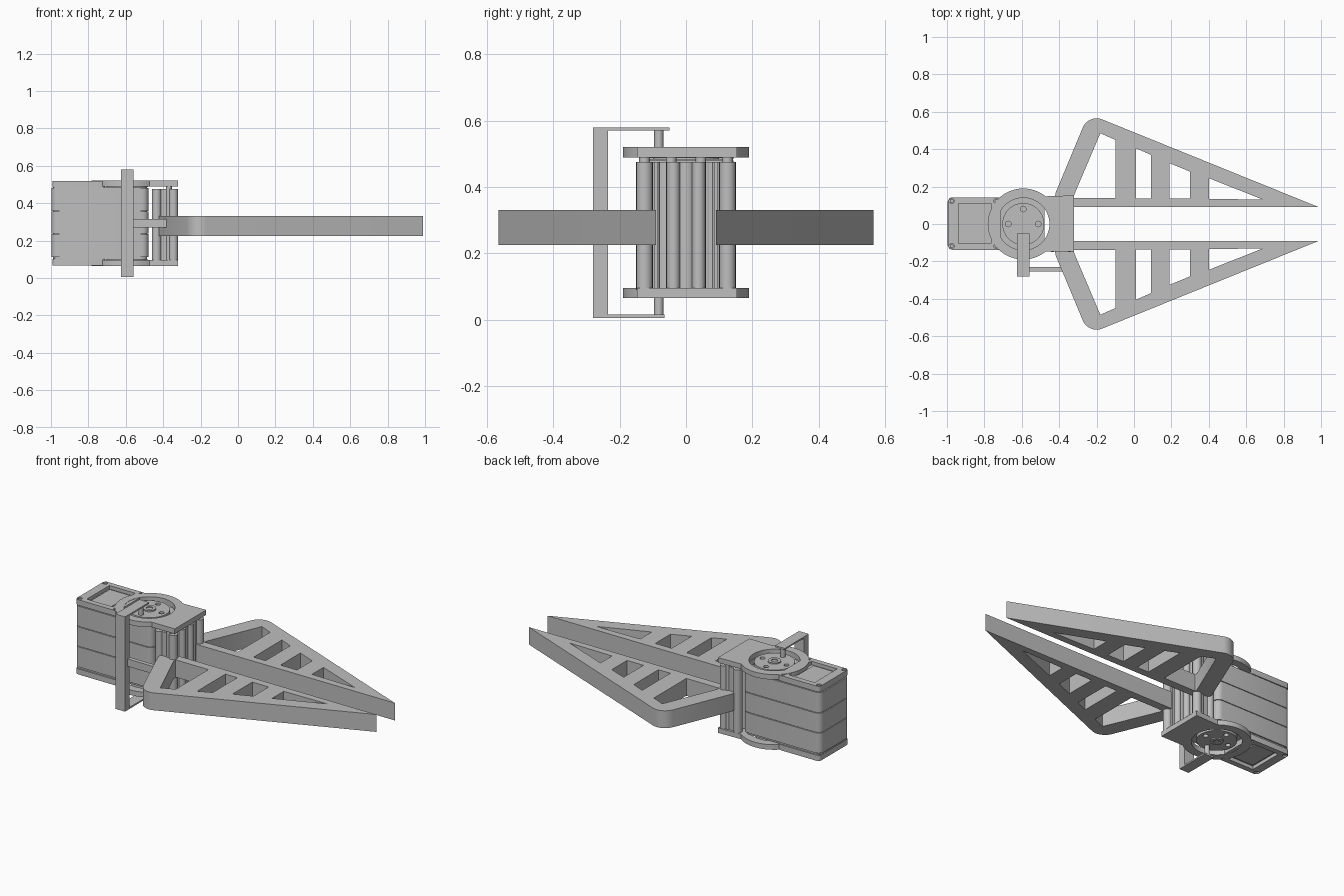
import bpy, math
from math import sin, cos, radians

cube = bpy.data.objects.get("Cube")
if cube:
    bpy.data.objects.remove(cube)

grey = bpy.data.materials.new("plain_grey")
grey.use_nodes = True
grey.diffuse_color = (0.52, 0.52, 0.52, 1)
grey.node_tree.nodes["Principled BSDF"].inputs["Base Color"].default_value = (0.52, 0.52, 0.52, 1)

MID = 0.2925      # height of the mirror plane between upper and lower halves
AXLE = -0.592     # x of the drive axis


def arc(cx, cy, r, a0=0, a1=360, n=32):
    full = abs(a1 - a0) == 360
    count = n if full else n + 1
    return [(cx + r * cos(radians(a0 + (a1 - a0) * i / n)),
             cy + r * sin(radians(a0 + (a1 - a0) * i / n))) for i in range(count)]


def rect(x0, x1, y0, y1, c=0):
    if not c:
        return [(x0, y0), (x1, y0), (x1, y1), (x0, y1)]
    pts = []
    for cx, cy, a in ((x1 - c, y1 - c, 0), (x0 + c, y1 - c, 90),
                      (x0 + c, y0 + c, 180), (x1 - c, y0 + c, 270)):
        pts += arc(cx, cy, c, a, a + 90, 5)
    return pts


def prism(name, outline, z0, z1, holes=()):
    """Extrude a flat outline, with holes, from z0 to z1."""
    z0, z1 = min(z0, z1), max(z0, z1)
    curve = bpy.data.curves.new(name, 'CURVE')
    curve.dimensions = '2D'
    curve.fill_mode = 'BOTH'
    curve.extrude = (z1 - z0) / 2
    for loop in [outline, *holes]:
        spline = curve.splines.new('POLY')
        spline.points.add(len(loop) - 1)
        for point, (x, y) in zip(spline.points, loop):
            point.co = (x, y, 0, 1)
        spline.use_cyclic_u = True
    temp = bpy.data.objects.new(name, curve)
    bpy.context.collection.objects.link(temp)
    bpy.context.view_layer.update()
    deps = bpy.context.evaluated_depsgraph_get()
    mesh = bpy.data.meshes.new_from_object(temp.evaluated_get(deps))
    bpy.data.objects.remove(temp)
    mesh.name = name
    mesh.materials.clear()
    mesh.materials.append(grey)
    mesh.shade_smooth()
    mesh.set_sharp_from_angle(angle=radians(25))
    ob = bpy.data.objects.new(name, mesh)
    ob.location.z = (z0 + z1) / 2
    bpy.context.collection.objects.link(ob)
    return ob


# Jaws: triangular trusses with four windows each
jaw = [(-0.40, 0.09), (-0.425, 0.12), (-0.42, 0.165)]
jaw += arc(-0.2, 0.485, 0.08, 157, 67, 10) + [(0.988, 0.09)]
windows = [
    [(-0.32, 0.14), (-0.10, 0.14), (-0.10, 0.45), (-0.18, 0.485), (-0.32, 0.155)],
    [(0.01, 0.135), (0.09, 0.135), (0.09, 0.37), (0.01, 0.405)],
    [(0.19, 0.135), (0.30, 0.135), (0.30, 0.28), (0.19, 0.325)],
    [(0.40, 0.135), (0.69, 0.13), (0.40, 0.245)],
]
for side, s in (("left", 1), ("right", -1)):
    flip = lambda loop: [(x, s * y) for x, y in loop]
    prism(side + "_jaw", flip(jaw), 0.225, 0.33, [flip(w) for w in windows])

# Motor case: three stacked shells with thin seams
for name, z0, z1 in (("lower", 0.112, 0.234), ("middle", 0.238, 0.354), ("upper", 0.358, 0.48)):
    prism("motor_case_" + name, rect(-0.998, -0.478, -0.138, 0.143, 0.035), z0, z1)
prism("motor_core", rect(-0.99, -0.486, -0.13, 0.135, 0.035), 0.10, 0.485)

# Upper and lower halves are mirrored
for half, s in (("upper", 1), ("lower", -1)):
    def at(h):
        return MID + s * h
    # Case cover with recessed panel and corner screws
    screws = [(x, y) for x in (-0.975, -0.735) for y in (-0.118, 0.123)]
    panel = rect(-0.938, -0.765, -0.105, 0.11)
    prism(half + "_cover", rect(-0.992, -0.71, -0.138, 0.143, 0.02), at(0.192), at(0.226),
          [panel] + [arc(x, y, 0.014, n=12) for x, y in screws])
    prism(half + "_cover_floor", rect(-0.985, -0.715, -0.13, 0.135), at(0.185), at(0.205))
    prism(half + "_cover_panel", rect(-0.925, -0.79, -0.09, 0.095), at(0.204), at(0.212))
    for x, y in screws:
        prism(half + "_screw", arc(x, y, 0.01, n=12), at(0.204), at(0.22))
    # Bracket plate: a ring around the horn joined to a square tab
    a = math.degrees(math.asin(0.148 / 0.19))
    plate = arc(AXLE, 0, 0.19, a, 360 - a, 48) + [(-0.32, -0.148), (-0.32, 0.153)]
    prism(half + "_bracket_plate", plate, at(0.197), at(0.2275), [arc(AXLE, 0, 0.14, n=48)])
    # Drive horn with four bolt holes and a hollow hub
    bolts = [arc(AXLE + 0.08 * cos(t), 0.08 * sin(t), 0.015, n=16)
             for t in (0, math.pi / 2, math.pi, math.pi * 1.5)]
    prism(half + "_horn", arc(AXLE, 0, 0.112, n=48), at(0.195), at(0.218), bolts)
    prism(half + "_horn_base", arc(AXLE, 0, 0.1, n=32), at(0.185), at(0.2))
    prism(half + "_horn_hub", arc(AXLE, 0, 0.036), at(0.2), at(0.226), [arc(AXLE, 0, 0.018, n=20)])
    prism(half + "_horn_screw", arc(AXLE, 0, 0.017, n=20), at(0.2), at(0.221))
    # Link frame arm and its drive pin
    tip = -0.05 if s > 0 else -0.065
    prism(half + "_link_arm", rect(-0.625, -0.56, -0.28, tip), at(0.277), at(0.2865))
    prism(half + "_link_pin", arc(AXLE, -0.082, 0.014, n=16), at(0.2), at(0.28))

# Link frame upright and the rod to the right jaw
prism("link_upright", rect(-0.625, -0.56, -0.28, -0.235), MID - 0.2865, MID + 0.2865)
prism("link_rod", rect(-0.57, -0.34, -0.255, -0.23), 0.27, 0.315)

# Spacer columns between the bracket plates
for s in (-1, 1):
    for x, y, r in ((-0.345, 0.125, 0.025), (-0.385, 0.092, 0.013), (-0.435, 0.125, 0.025),
                    (-0.345, 0.038, 0.02), (-0.43, 0.06, 0.022)):
        prism("spacer_column", arc(x, s * y, r, n=20), 0.09, 0.475)
prism("centre_column", arc(-0.37, 0, 0.03, n=24), 0.09, 0.475)
for s in (-1, 1):
    prism("column_web", rect(-0.435, -0.345, s * 0.09 - 0.006, s * 0.09 + 0.006), 0.09, 0.475)
    prism("column_side_web", rect(-0.435, -0.345, s * 0.128 - 0.008, s * 0.128 + 0.008), 0.09, 0.475)
prism("column_back_web", rect(-0.43, -0.41, -0.125, 0.125), 0.09, 0.475)
for y in (-0.125, -0.045, 0.045, 0.125):
    prism("column_bolt", arc(-0.37, y, 0.016, n=16), 0.08, 0.49)
